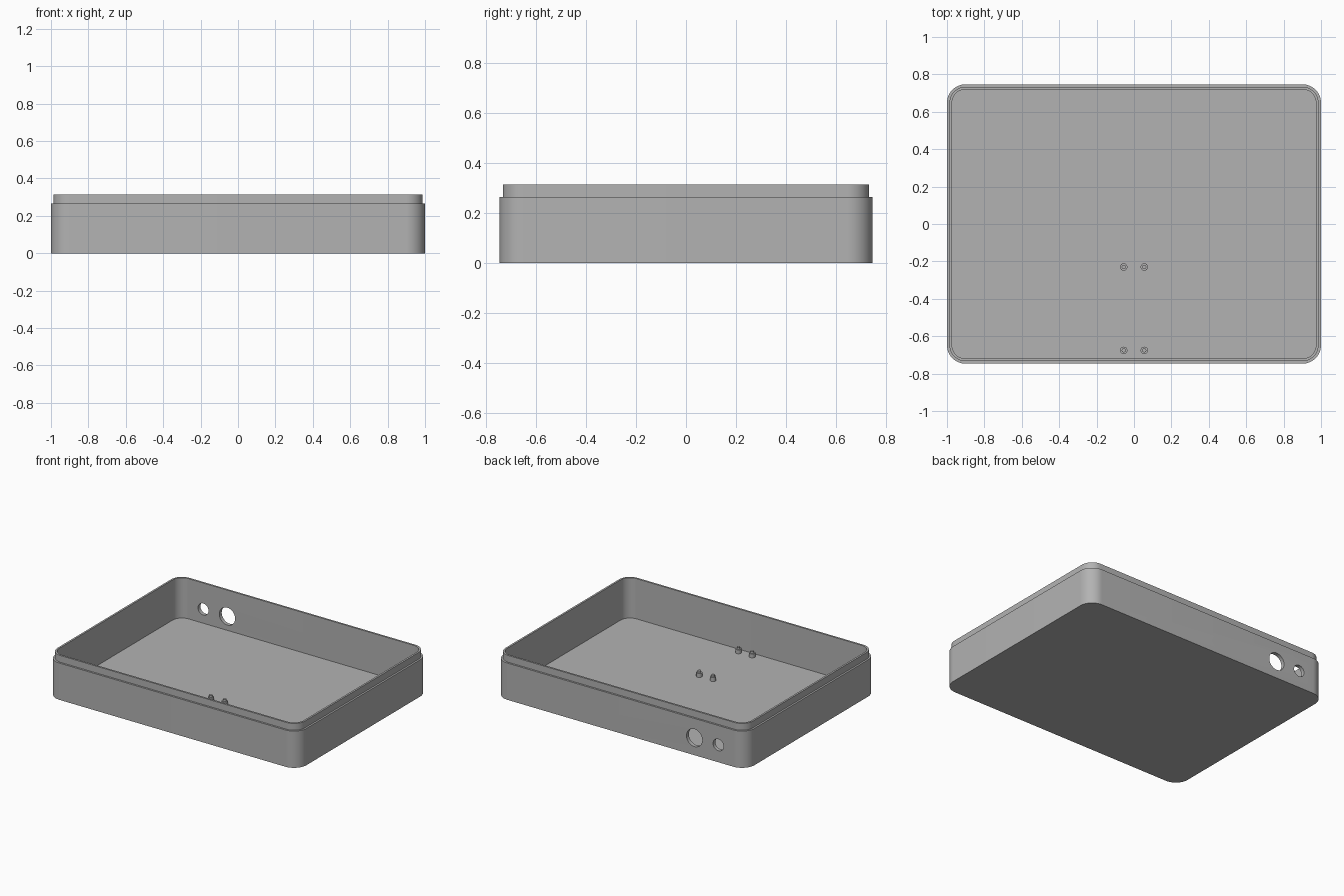
import bpy, bmesh
from math import sin, cos, pi, radians
from mathutils import Matrix, Vector

cube = bpy.data.objects.get("Cube")
if cube:
    bpy.data.objects.remove(cube, do_unlink=True)

HALF_X, HALF_Y, CORNER = 1.0, 0.747, 0.1
STEP_Z, TOP_Z, FLOOR_Z = 0.265, 0.314, 0.024
LIP, WALL = 0.0133, 0.027

grey = bpy.data.materials.new("plain_grey")
grey.use_nodes = True
colour = (0.45, 0.45, 0.45, 1)
grey.diffuse_color = colour
grey.node_tree.nodes["Principled BSDF"].inputs["Base Color"].default_value = colour


def make_object(name, bm):
    bmesh.ops.recalc_face_normals(bm, faces=bm.faces)
    mesh = bpy.data.meshes.new(name)
    bm.to_mesh(mesh)
    bm.free()
    mesh.materials.append(grey)
    obj = bpy.data.objects.new(name, mesh)
    bpy.context.collection.objects.link(obj)
    return obj


def activate(obj):
    bpy.ops.object.select_all(action='DESELECT')
    obj.select_set(True)
    bpy.context.view_layer.objects.active = obj


def rounded_rectangle(inset, z, steps=14):
    r = CORNER - inset
    points = []
    for quarter, (sx, sy) in enumerate([(1, 1), (-1, 1), (-1, -1), (1, -1)]):
        for i in range(steps + 1):
            a = (quarter + i / steps) * pi / 2
            points.append(Vector((sx * (HALF_X - CORNER) + r * cos(a),
                                  sy * (HALF_Y - CORNER) + r * sin(a), z)))
    return points


def circle(r, z, sides=24):
    return [Vector((r * cos(2 * pi * i / sides), r * sin(2 * pi * i / sides), z))
            for i in range(sides)]


def loft(bm, outlines):
    """Join closed outlines in order and cap both ends."""
    rings = [[bm.verts.new(p) for p in outline] for outline in outlines]
    for low, high in zip(rings, rings[1:]):
        for i in range(len(low)):
            j = (i + 1) % len(low)
            bm.faces.new((low[i], low[j], high[j], high[i]))
    bm.faces.new(rings[0])
    bm.faces.new(rings[-1])


# Open tray with a stepped lip around the rim
bm = bmesh.new()
loft(bm, [rounded_rectangle(inset, z) for inset, z in (
    (0, 0), (0, STEP_Z), (LIP, STEP_Z), (LIP, TOP_Z), (WALL, TOP_Z), (WALL, FLOOR_Z))])
tray = make_object("tray", bm)

# Two round ports through the back wall
bm = bmesh.new()
for x, radius in ((-0.59, 0.063), (-0.781, 0.042)):
    bmesh.ops.create_cone(
        bm, cap_ends=True, segments=48, radius1=radius, radius2=radius, depth=0.2,
        matrix=Matrix.Translation((x, HALF_Y, 0.125)) @ Matrix.Rotation(pi / 2, 4, 'X'))
cutter = make_object("port_cutter", bm)
cutter.hide_render = True
cut = tray.modifiers.new("ports", 'BOOLEAN')
cut.operation = 'DIFFERENCE'
cut.solver = 'EXACT'
cut.object = cutter
activate(tray)
bpy.ops.object.modifier_apply(modifier=cut.name)
bpy.data.objects.remove(cutter, do_unlink=True)
bpy.ops.object.shade_smooth_by_angle(angle=radians(30))

# Four stepped mounting pegs on the floor
for row, y in (("front", -0.676), ("middle", -0.23)):
    for side, x in (("right", -0.055), ("left", 0.055)):
        bm = bmesh.new()
        loft(bm, [circle(r, z) for r, z in (
            (0.02, 0), (0.02, 0.028), (0.011, 0.028), (0.011, 0.042))])
        peg = make_object(f"{row}_{side}_peg", bm)
        peg.location = (x, y, FLOOR_Z)
        activate(peg)
        bpy.ops.object.shade_smooth_by_angle(angle=radians(30))
